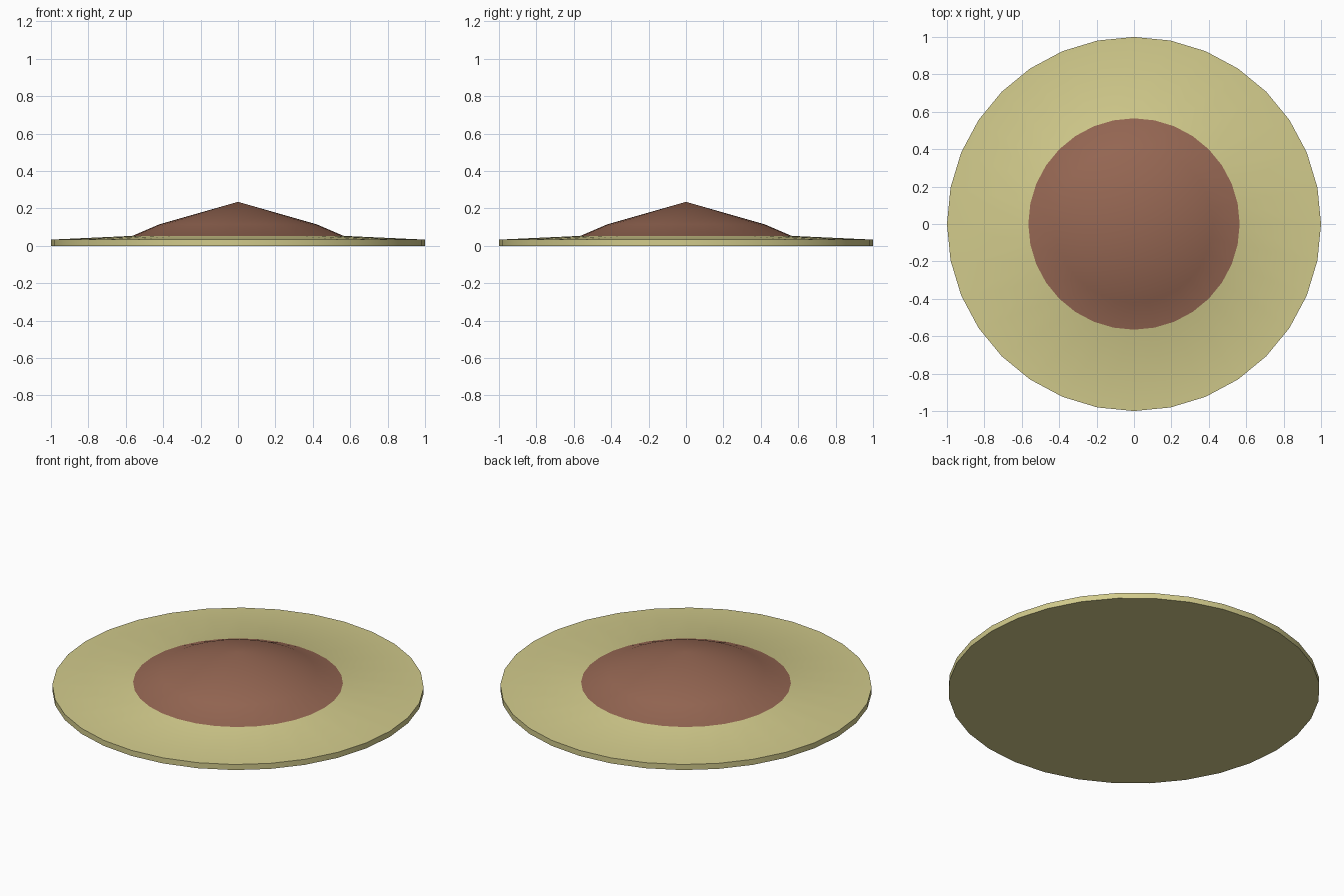
import bpy
import bmesh
from math import cos, sin, tau, radians

SIDES = 32

cube = bpy.data.objects.get("Cube")
if cube:
    bpy.data.objects.remove(cube, do_unlink=True)


def make_material(name, colour):
    mat = bpy.data.materials.new(name)
    mat.use_nodes = True
    mat.diffuse_color = colour
    mat.node_tree.nodes["Principled BSDF"].inputs["Base Color"].default_value = colour
    return mat


straw = make_material("pale straw", (0.645, 0.597, 0.262, 1))
brown = make_material("warm brown", (0.305, 0.136, 0.087, 1))

# Profile from the base edge up to the crown, as radius and height
profile = [(1.0, 0.0), (1.0, 0.033), (0.565, 0.053), (0.42, 0.115)]
peak_height = 0.235

bm = bmesh.new()
rings = [[bm.verts.new((r * cos(tau * i / SIDES), r * sin(tau * i / SIDES), z))
          for i in range(SIDES)] for r, z in profile]
peak = bm.verts.new((0, 0, peak_height))

# Flat underside
bm.faces.new(rings[0][::-1])

# Rim, brim and lower crown; the crown is brown
for level, (low, high) in enumerate(zip(rings, rings[1:])):
    for i in range(SIDES):
        j = (i + 1) % SIDES
        face = bm.faces.new((low[i], low[j], high[j], high[i]))
        face.material_index = 1 if level == 2 else 0

# Pointed top of the crown
for i in range(SIDES):
    face = bm.faces.new((rings[-1][i], rings[-1][(i + 1) % SIDES], peak))
    face.material_index = 1

mesh = bpy.data.meshes.new("conical_disc")
bm.to_mesh(mesh)
bm.free()
mesh.materials.append(straw)
mesh.materials.append(brown)
disc = bpy.data.objects.new("conical_disc", mesh)
bpy.context.collection.objects.link(disc)

# Smooth slopes with a sharp outer rim
bpy.ops.object.select_all(action="DESELECT")
disc.select_set(True)
bpy.context.view_layer.objects.active = disc
bpy.ops.object.shade_smooth_by_angle(angle=radians(40))
